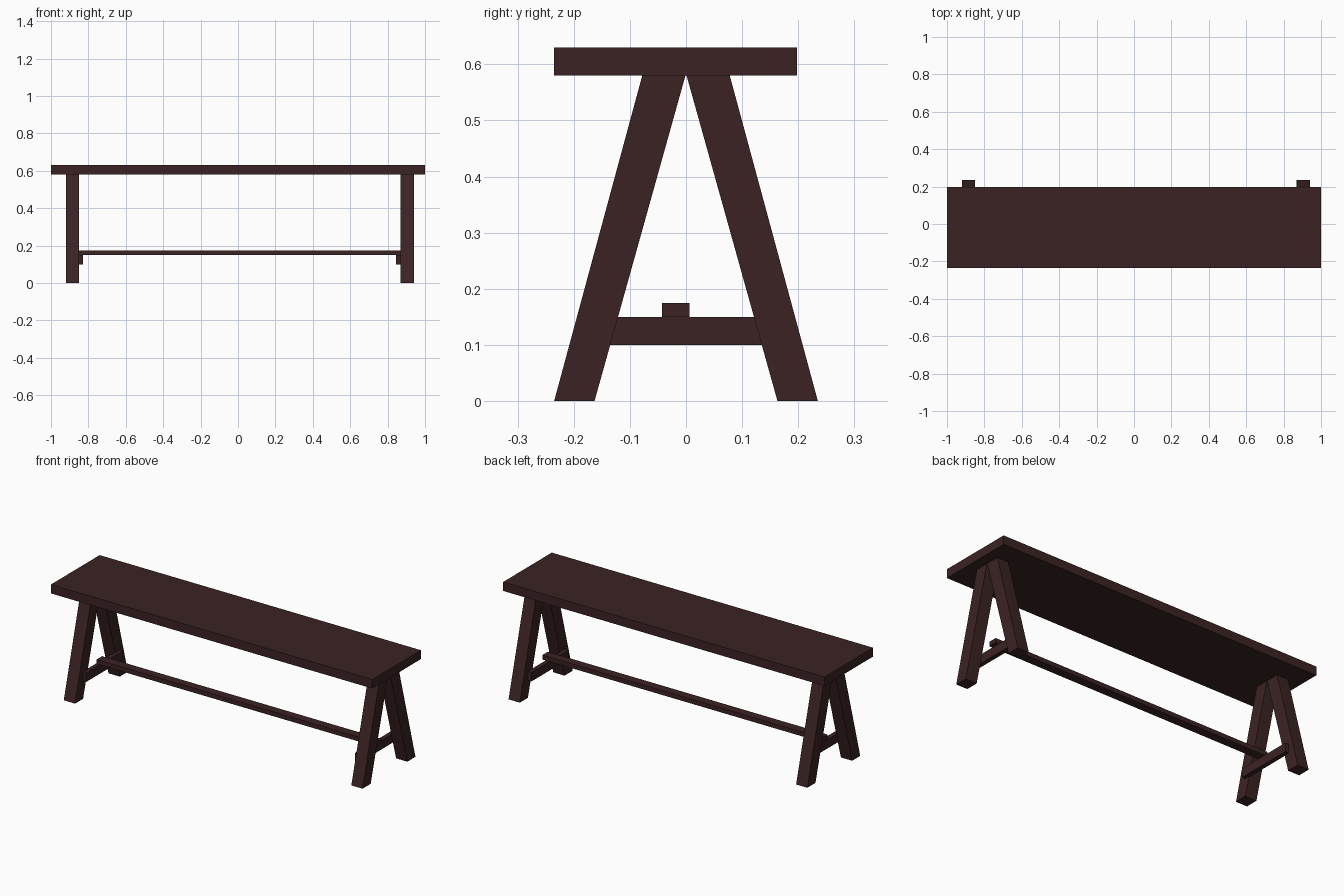
import bpy

if "Cube" in bpy.data.objects:
    bpy.data.objects.remove(bpy.data.objects["Cube"])

wood = bpy.data.materials.new("dark brown wood")
wood.diffuse_color = (0.044, 0.0165, 0.017, 1)
wood.use_nodes = True
wood.node_tree.nodes["Principled BSDF"].inputs["Base Color"].default_value = wood.diffuse_color


def prism(name, profile, x0, x1):
    """Extrude a (y, z) profile along x."""
    n = len(profile)
    verts = [(x, y, z) for x in (x0, x1) for y, z in profile]
    faces = [tuple(reversed(range(n))), tuple(range(n, 2 * n))]
    faces += [(i, (i + 1) % n, n + (i + 1) % n, n + i) for i in range(n)]
    mesh = bpy.data.meshes.new(name)
    mesh.from_pydata(verts, [], faces)
    mesh.materials.append(wood)
    obj = bpy.data.objects.new(name, mesh)
    bpy.context.collection.objects.link(obj)
    return obj


def board(name, x, y, z):
    (y0, y1), (z0, z1) = y, z
    return prism(name, [(y0, z0), (y1, z0), (y1, z1), (y0, z1)], *x)


# Seat plank
board("seat", (-1, 1), (-0.235, 0.198), (0.58, 0.63))

# Slanted legs, a mirrored pair at each end
front_leg = [(-0.235, 0), (-0.163, 0), (-0.001, 0.58), (-0.078, 0.58)]
back_leg = [(-y, z) for y, z in reversed(front_leg)]
for side, x0, x1 in (("left", -0.92, -0.85), ("right", 0.87, 0.94)):
    prism("front_leg_" + side, front_leg, x0, x1)
    prism("back_leg_" + side, back_leg, x0, x1)

# Cross bars on the inner faces of the legs
board("cross_bar_left", (-0.855, -0.83), (-0.165, 0.165), (0.10, 0.15))
board("cross_bar_right", (0.845, 0.87), (-0.165, 0.165), (0.10, 0.15))

# Long stretcher resting on the cross bars
board("stretcher", (-0.85, 0.89), (-0.043, 0.006), (0.15, 0.175))
